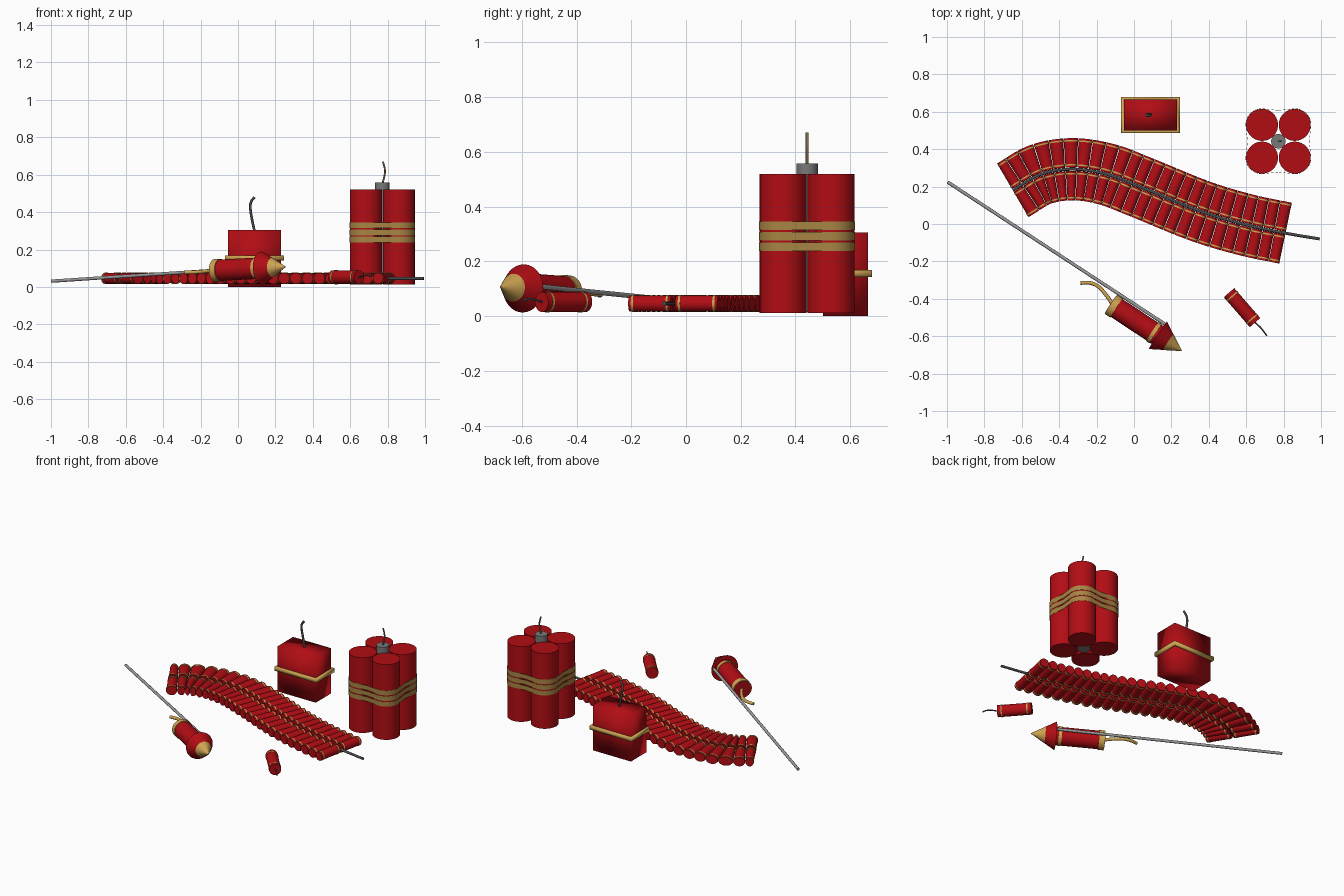
import bpy, bmesh
from math import sin, cos, pi, radians
from mathutils import Vector, Matrix

if "Cube" in bpy.data.objects:
    bpy.data.objects.remove(bpy.data.objects["Cube"])


def mat(name, col):
    m = bpy.data.materials.new(name)
    m.diffuse_color = (*col, 1)
    m.use_nodes = True
    m.node_tree.nodes["Principled BSDF"].inputs["Base Color"].default_value = m.diffuse_color
    return m


RED = mat("red_paper", (0.44, 0.004, 0.007))
GOLD = mat("gold", (0.62, 0.37, 0.085))
TAPE = mat("tape", (0.39, 0.235, 0.058))
FUSE = mat("brown_fuse", (0.26, 0.17, 0.08))
DARK = mat("dark_fuse", (0.075, 0.07, 0.07))
GREY = mat("grey_core", (0.19, 0.19, 0.19))
STICK = mat("stick_grey", (0.33, 0.33, 0.33))


def select(ob):
    bpy.ops.object.select_all(action='DESELECT')
    ob.select_set(True)
    bpy.context.view_layer.objects.active = ob


def finish(bm, name, material=None, angle=35):
    bmesh.ops.recalc_face_normals(bm, faces=bm.faces)
    me = bpy.data.meshes.new(name)
    bm.to_mesh(me)
    bm.free()
    ob = bpy.data.objects.new(name, me)
    bpy.context.collection.objects.link(ob)
    if material:
        me.materials.append(material)
    select(ob)
    bpy.ops.object.shade_smooth_by_angle(angle=radians(angle))
    return ob


def frame(origin, direction):
    q = Vector(direction).to_track_quat('Z', 'Y')
    return Matrix.Translation(origin) @ q.to_matrix().to_4x4()


def lathe(bm, profile, m, seg=32):
    """Revolve (radius, height) points round the local z axis, capping both ends."""
    rings = [[bm.verts.new(m @ Vector((r * cos(2 * pi * i / seg), r * sin(2 * pi * i / seg), h)))
              for i in range(seg)] for r, h in profile]
    for a, b in zip(rings, rings[1:]):
        for i in range(seg):
            j = (i + 1) % seg
            bm.faces.new((a[i], a[j], b[j], b[i]))
    bm.faces.new(rings[0])
    bm.faces.new(rings[-1])


def solid(name, profile, m, material=None, seg=32):
    bm = bmesh.new()
    lathe(bm, profile, m, seg)
    return finish(bm, name, material)


def band(name, outline, z0, z1, t, material, angle=35):
    """Closed strap following an outline of (point, outward) pairs."""
    bm = bmesh.new()
    rows = []
    for p, n in outline:
        o = p + n * t
        rows.append([bm.verts.new((q.x, q.y, z)) for q, z in ((p, z0), (o, z0), (o, z1), (p, z1))])
    for a, b in zip(rows, rows[1:] + rows[:1]):
        for k in range(4):
            bm.faces.new((a[k], a[(k + 1) % 4], b[(k + 1) % 4], b[k]))
    return finish(bm, name, material, angle)


def spline(pts, n=12):
    p = [Vector(v) for v in pts]
    p = [2 * p[0] - p[1]] + p + [2 * p[-1] - p[-2]]
    out = []
    for a, b, c, d in zip(p, p[1:], p[2:], p[3:]):
        for i in range(n):
            t = i / n
            out.append(0.5 * (2 * b + (c - a) * t + (2 * a - 5 * b + 4 * c - d) * t * t
                              + (3 * b - a - 3 * c + d) * t ** 3))
    return out + [p[-2]]


def tube(name, pts, r, material=None):
    cu = bpy.data.curves.new(name, 'CURVE')
    cu.dimensions = '3D'
    cu.bevel_depth = r
    cu.bevel_resolution = 3
    cu.use_fill_caps = True
    path = spline(pts)
    sp = cu.splines.new('POLY')
    sp.points.add(len(path) - 1)
    for q, v in zip(sp.points, path):
        q.co = (*v, 1)
    ob = bpy.data.objects.new(name, cu)
    bpy.context.collection.objects.link(ob)
    if material:
        cu.materials.append(material)
    select(ob)
    bpy.ops.object.convert(target='MESH')


def cracker(red, gold, m, r, length, inset, seg):
    lathe(red, [(r, 0), (r, length)], m, seg)
    for h in (inset, length - inset):
        lathe(gold, [(r * 0.9, h - .004), (r + .002, h - .004), (r + .002, h + .004), (r * 0.9, h + .004)], m, seg)


# Bundle of four sticks with a grey core and three straps
cx, cy, R, half = 0.772, 0.4425, 0.0855, 0.0875
bm = bmesh.new()
for sx in (-1, 1):
    for sy in (-1, 1):
        lathe(bm, [(R, 0.012), (R, 0.52)], Matrix.Translation((cx + sx * half, cy + sy * half, 0)), 40)
finish(bm, "bundle_sticks", RED)
solid("bundle_core", [(0.039, 0.015), (0.039, 0.558)], Matrix.Translation((cx, cy, 0)), GREY)
outline = []
for k, (sx, sy) in enumerate(((1, 1), (-1, 1), (-1, -1), (1, -1))):
    for i in range(13):
        a = k * pi / 2 + i * pi / 24
        n = Vector((cos(a), sin(a)))
        outline.append((Vector((cx + sx * half, cy + sy * half)) + n * (R + 0.001), n))
    side = Vector((cos((k + 1) * pi / 2), sin((k + 1) * pi / 2)))
    outline.append((Vector((cx, cy)) + side * (half + R - 0.009), side))
for i, z in enumerate((0.238, 0.276, 0.314)):
    band(f"bundle_strap_{i + 1}", outline, z, z + 0.031, 0.0015, TAPE)
tube("bundle_fuse", [(cx, cy, 0.55), (0.784, cy, 0.60), (0.785, cy, 0.63), (0.775, cy, 0.67)], 0.005, FUSE)

# Block charge, softly shaded, with gold strap and fuse
bm = bmesh.new()
bmesh.ops.create_cube(bm, size=1, matrix=Matrix.Translation((0.0885, 0.5825, 0.1525))
                      @ Matrix.Diagonal((0.285, 0.165, 0.305, 1)))
finish(bm, "block", RED, 180)
corners = [(Vector((0.0885 + sx * 0.142, 0.5825 + sy * 0.082)), Vector((sx, sy)))
           for sx, sy in ((1, 1), (-1, 1), (-1, -1), (1, -1))]
band("block_strap", corners, 0.142, 0.168, 0.015, GOLD, 180)
tube("block_fuse", [(0.088, 0.585, 0.30), (0.075, 0.588, 0.36), (0.066, 0.585, 0.42),
                    (0.07, 0.58, 0.455), (0.088, 0.578, 0.48)], 0.007, DARK)

# Double row of crackers, built straight and then bent along the fuse path
Z = 0.046
main = [(-0.648, 0.18, Z), (-0.50, 0.265, Z), (-0.33, 0.293, Z), (-0.15, 0.267, Z), (0.03, 0.2, Z),
        (0.35, 0.07, Z), (0.60, -0.005, Z), (0.81, -0.049, Z)]
path = spline(main, 40)
dist = [0]
for a, b in zip(path, path[1:]):
    dist.append(dist[-1] + (b - a).length)


def bend(bm):
    for v in bm.verts:
        k = max(1, min(len(path) - 2, sum(1 for d in dist if d <= v.co.x)))
        tan = (path[k + 1] - path[k - 1]).normalized()
        v.co = (path[k] + tan * (v.co.x - dist[k]) + Vector((-tan.y, tan.x, 0)) * v.co.y
                + Vector((0, 0, v.co.z)))


N, r = 25, 0.0295
red, gold = bmesh.new(), bmesh.new()
for i in range(N):
    d = r + (dist[-1] - 2 * r) * i / (N - 1)
    for s in (-1, 1):
        cracker(red, gold, frame((d, s * 0.009, 0), (0, s, 0)), r, 0.157, 0.014, 20)
bend(red)
bend(gold)
finish(red, "strip_crackers", RED)
finish(gold, "strip_rings", GOLD)
tube("strip_fuse", main + [(0.993, -0.08, Z)], 0.008, DARK)

# Loose single cracker
a, b = Vector((0.508, -0.367, 0.052)), Vector((0.647, -0.527, 0.052))
red, gold = bmesh.new(), bmesh.new()
cracker(red, gold, frame(a, b - a), 0.037, (b - a).length, 0.026, 32)
finish(red, "single_cracker", RED)
finish(gold, "single_rings", GOLD)
tube("single_fuse", [b, (0.675, -0.552, 0.06), (0.695, -0.577, 0.062), (0.71, -0.597, 0.055)], 0.004, DARK)

# Rocket: body, gold collars, nose, stick and fuse
tail, neck = Vector((-0.122, -0.43, 0.088)), Vector((0.128, -0.595, 0.101))
L = (neck - tail).length
m = frame(tail, neck - tail)
solid("rocket_body", [(0.057, -0.002), (0.057, L)], m, RED)
solid("rocket_tail_collar", [(0.061, 0), (0.061, 0.035)], m, GOLD)
solid("rocket_neck_collar", [(0.061, L - 0.035), (0.061, L - 0.015)], m, GOLD)
solid("rocket_nose_base", [(0.088, L), (0.049, L + 0.068)], m, RED)
solid("rocket_nose_tip", [(0.051, L + 0.066), (0.0005, L + 0.153)], m, GOLD)
tube("rocket_stick", [(-0.996, 0.224, 0.031), (0.165, -0.535, 0.108)], 0.009, STICK)
tube("rocket_fuse", [(-0.115, -0.43, 0.088), (-0.145, -0.385, 0.086), (-0.19, -0.335, 0.082),
                     (-0.235, -0.315, 0.079), (-0.285, -0.315, 0.077)], 0.01, GOLD)
